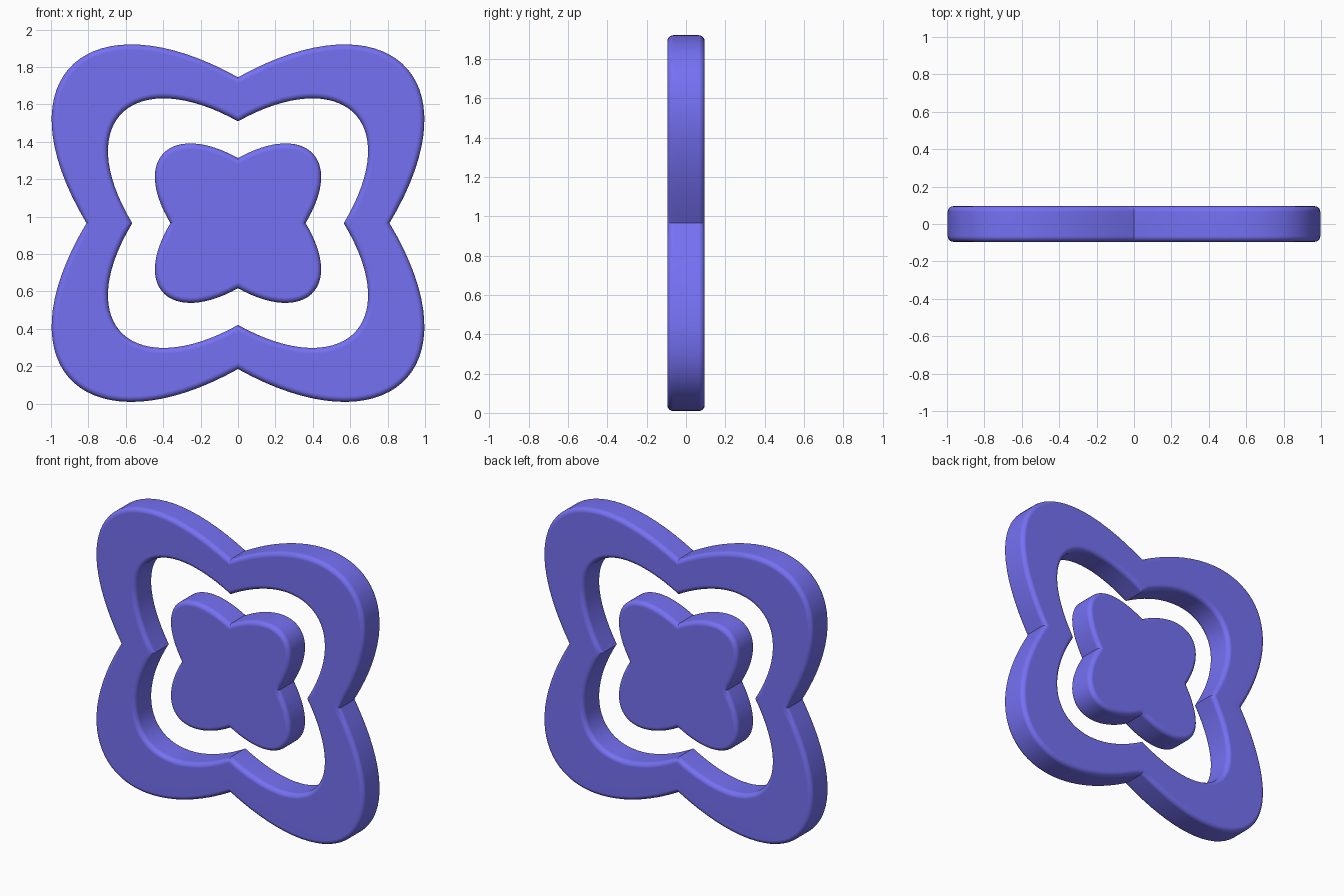
import bpy, bmesh, math
from mathutils import Vector

if "Cube" in bpy.data.objects:
    bpy.data.objects.remove(bpy.data.objects["Cube"])

HALF, BEVEL, SEG, N, CZ = 0.095, 0.03, 5, 32, 0.965
# One petal as a cubic curve from the top cusp to the side cusp
PETAL = [Vector(p) for p in ((0, 0.78), (0.78, 1.215), (1.29, 0.8), (0.81, 0))]


def petal_point(t):
    a, b, c, d = PETAL
    s = 1 - t
    return a * s**3 + b * 3 * t * s * s + c * 3 * t * t * s + d * t**3


def outline(scale):
    """Clockwise four-petal outline."""
    q = [petal_point(i / N) * scale for i in range(N + 1)]
    half = q + [Vector((p.x, -p.y)) for p in reversed(q[:-1])]
    return half + [Vector((-p.x, p.y)) for p in reversed(half[1:-1])]


def offset(pts, dist):
    """Mitred offset, positive is outward."""
    out = []
    for i, p in enumerate(pts):
        d1 = (p - pts[i - 1]).normalized()
        d2 = (pts[(i + 1) % len(pts)] - p).normalized()
        n1, n2 = Vector((-d1.y, d1.x)), Vector((-d2.y, d2.x))
        out.append(p + (n1 + n2) * dist / (1 + n1.dot(n2)))
    return out


def wall(bm, scale, side):
    """Rounded side wall; side=-1 for a solid edge, 1 for a hole."""
    base = outline(scale)
    steps = [math.pi / 2 * i / SEG for i in range(SEG + 1)]
    prof = [(BEVEL * (1 - math.sin(a)), HALF - BEVEL + BEVEL * math.cos(a)) for a in steps]
    prof = [(d, -y) for d, y in prof] + [(d, y) for d, y in reversed(prof)]
    rings = []
    for d, y in prof:
        rings.append([bm.verts.new((p.x, y, p.y)) for p in offset(base, side * d)])
    for r1, r2 in zip(rings, rings[1:]):
        bridge(bm, r1, r2)
    return rings[0], rings[-1]


def bridge(bm, r1, r2):
    n = len(r1)
    for i in range(n):
        j = (i + 1) % n
        bm.faces.new((r1[i], r1[j], r2[j], r2[i]))


mat = bpy.data.materials.new("violet")
mat.diffuse_color = (0.18, 0.165, 0.9, 1)
mat.use_nodes = True
mat.node_tree.nodes["Principled BSDF"].inputs["Base Color"].default_value = mat.diffuse_color


def finish(bm, name):
    bmesh.ops.recalc_face_normals(bm, faces=bm.faces)
    me = bpy.data.meshes.new(name)
    bm.to_mesh(me)
    bm.free()
    ob = bpy.data.objects.new(name, me)
    bpy.context.collection.objects.link(ob)
    ob.location.z = CZ
    me.materials.append(mat)
    bpy.ops.object.select_all(action='DESELECT')
    ob.select_set(True)
    bpy.context.view_layer.objects.active = ob
    bpy.ops.object.shade_smooth_by_angle(angle=math.radians(30))
    wn = ob.modifiers.new("flat_caps", 'WEIGHTED_NORMAL')
    wn.keep_sharp = True


# Outer four-petal frame
bm = bmesh.new()
of, ob_ = wall(bm, 1.0, -1)
hf, hb = wall(bm, 0.698, 1)
bridge(bm, of, hf)
bridge(bm, ob_, hb)
finish(bm, "outer_frame")

# Small solid four-petal centre
bm = bmesh.new()
f, b = wall(bm, 0.446, -1)
bm.faces.new(f)
bm.faces.new(b)
finish(bm, "centre_flower")
